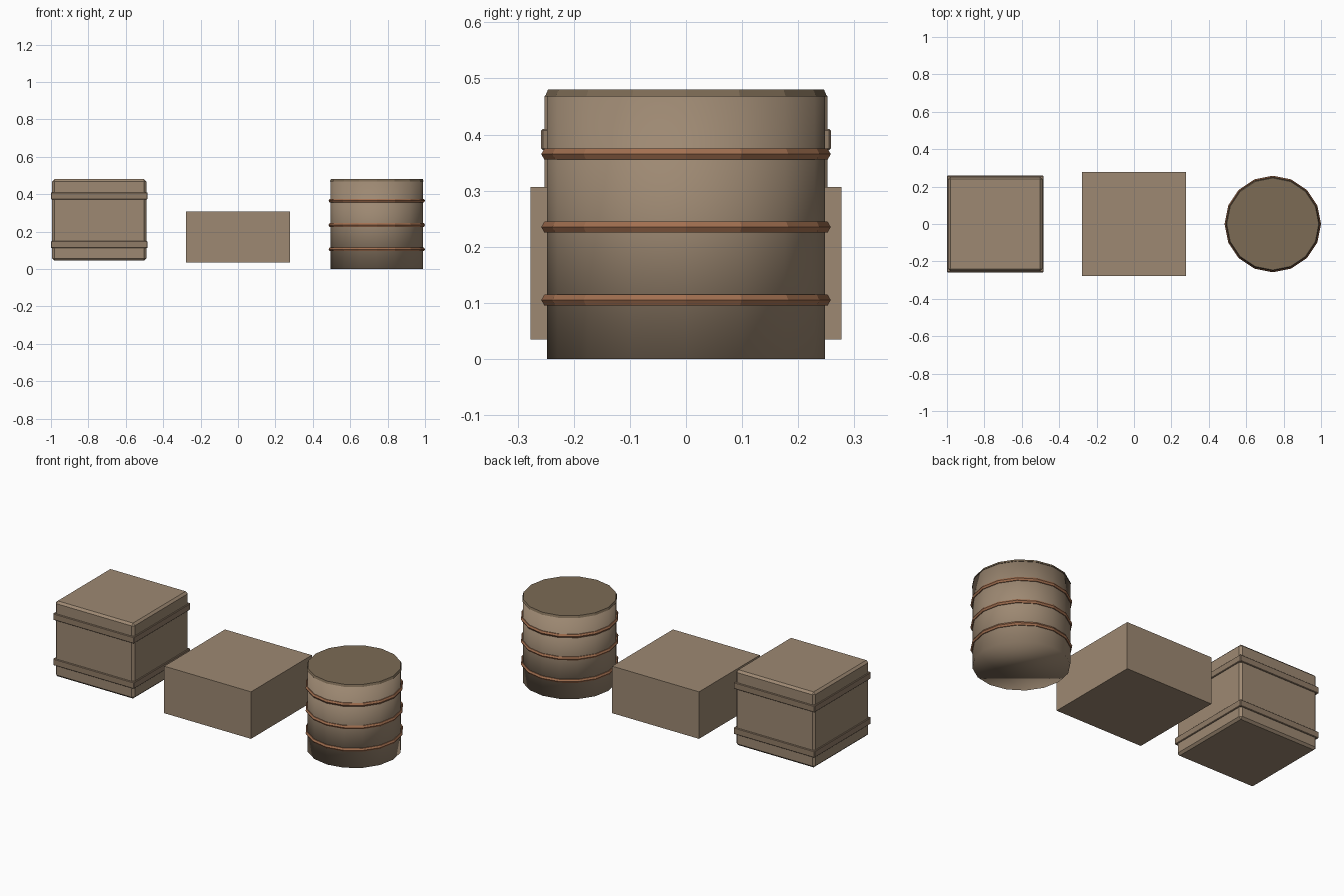
import bpy, math

if "Cube" in bpy.data.objects:
    bpy.data.objects.remove(bpy.data.objects["Cube"])


def material(name, rgb):
    m = bpy.data.materials.new(name)
    m.diffuse_color = (*rgb, 1)
    m.use_nodes = True
    m.node_tree.nodes["Principled BSDF"].inputs["Base Color"].default_value = m.diffuse_color
    return m


WOOD = material("wood", (0.34, 0.25, 0.17))
DARK = material("dark_wood", (0.20, 0.145, 0.09))
BAND = material("band_wood", (0.28, 0.20, 0.135))
COPPER = material("copper", (0.36, 0.16, 0.08))


def box(name, x, half, z0, z1, mat, bevel=0):
    bpy.ops.mesh.primitive_cube_add(size=1, location=(x, 0, (z0 + z1) / 2))
    o = bpy.context.object
    o.name = name
    o.scale = (2 * half, 2 * half, z1 - z0)
    bpy.ops.object.transform_apply(location=False, rotation=False, scale=True)
    o.data.materials.append(mat)
    if bevel:
        b = o.modifiers.new("bevel", 'BEVEL')
        b.width = bevel
        b.segments = 1
    return o


def drum(name, x, r0, r1, z0, z1, mat):
    bpy.ops.mesh.primitive_cone_add(vertices=16, radius1=r0, radius2=r1, depth=z1 - z0,
                                    location=(x, 0, (z0 + z1) / 2))
    o = bpy.context.object
    o.name = name
    o.data.materials.append(mat)
    return o


# Crate with two wrap-around bands
CX = -0.742
box("crate_body", CX, 0.252, 0.045, 0.48, WOOD, 0.012)
for label, z in (("lower", 0.13), ("upper", 0.391)):
    box("crate_band_" + label, CX, 0.258, z - 0.019, z + 0.019, BAND, 0.003)

# Plain low box in the middle
box("low_box", 0, 0.277, 0.035, 0.306, WOOD)

# Barrel: smooth body, flat lid, three hoops
BX = 0.742
drum("barrel_body", BX, 0.248, 0.248, 0, 0.469, WOOD)
bpy.ops.object.shade_smooth()
drum("barrel_lid", BX, 0.251, 0.246, 0.468, 0.48, DARK)
for i, z in enumerate((0.105, 0.235, 0.365)):
    bpy.ops.mesh.primitive_torus_add(major_segments=16, minor_segments=6,
                                     major_radius=0.2465, minor_radius=0.0115,
                                     location=(BX, 0, z))
    hoop = bpy.context.object
    hoop.name = f"barrel_hoop_{i + 1}"
    hoop.data.materials.append(COPPER)
